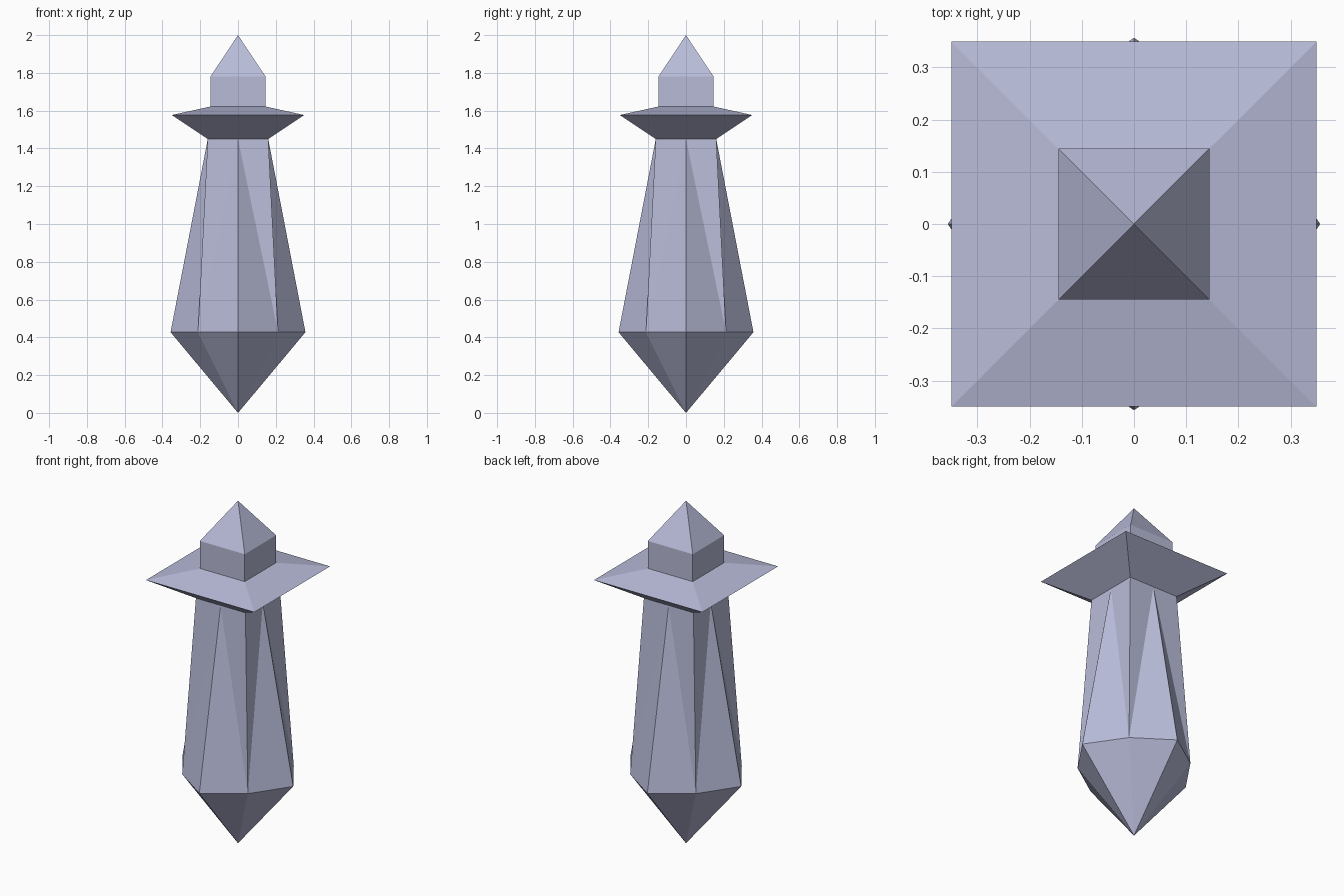
import bpy
import bmesh

if "Cube" in bpy.data.objects:
    bpy.data.objects.remove(bpy.data.objects["Cube"])

mat = bpy.data.materials.new("pale lavender")
mat.diffuse_color = (0.48, 0.50, 0.69, 1.0)
mat.use_nodes = True
mat.node_tree.nodes["Principled BSDF"].inputs["Base Color"].default_value = mat.diffuse_color


def ring(axis, diagonal, z):
    """Eight points: four on the axes, four on the diagonals."""
    dirs = [(1, 0), (1, 1), (0, 1), (-1, 1), (-1, 0), (-1, -1), (0, -1), (1, -1)]
    return [(x * r, y * r, z) for i, (x, y) in enumerate(dirs)
            for r in [diagonal if i % 2 else axis]]


def square(half, z):
    return [(half, -half, z), (half, half, z), (-half, half, z), (-half, -half, z)]


def loft(name, sections):
    """Join sections from bottom to top; a one-point section is a tip."""
    bm = bmesh.new()
    rows = [[bm.verts.new(p) for p in s] for s in sections]
    for a, b in zip(rows, rows[1:]):
        n = max(len(a), len(b))
        for i in range(n):
            j = (i + 1) % n
            if len(a) == 1:
                bm.faces.new((a[0], b[j], b[i]))
            elif len(b) == 1:
                bm.faces.new((a[i], a[j], b[0]))
            elif n == 4:
                bm.faces.new((a[i], a[j], b[j], b[i]))
            elif i % 2 == 0:  # crease from upper mid-side to lower corner
                bm.faces.new((a[i], a[j], b[i]))
                bm.faces.new((a[j], b[j], b[i]))
            else:
                bm.faces.new((a[i], a[j], b[j]))
                bm.faces.new((a[i], b[j], b[i]))
    for end in (rows[0], rows[-1]):
        if len(end) > 1:
            bm.faces.new(end)
    bmesh.ops.recalc_face_normals(bm, faces=bm.faces)
    mesh = bpy.data.meshes.new(name)
    bm.to_mesh(mesh)
    bm.free()
    mesh.materials.append(mat)
    obj = bpy.data.objects.new(name, mesh)
    bpy.context.collection.objects.link(obj)
    return obj


# Faceted shaft: pointed foot, octagonal belly, square neck
loft("shaft", [[(0, 0, 0)], ring(0.357, 0.212, 0.427), ring(0.16, 0.16, 1.45)])

# Wide square collar
loft("collar", [square(0.16, 1.45), square(0.35, 1.577), square(0.145, 1.622)])

# Square cap with pyramid top
loft("cap", [square(0.145, 1.622), square(0.145, 1.782), [(0, 0, 2.0)]])
